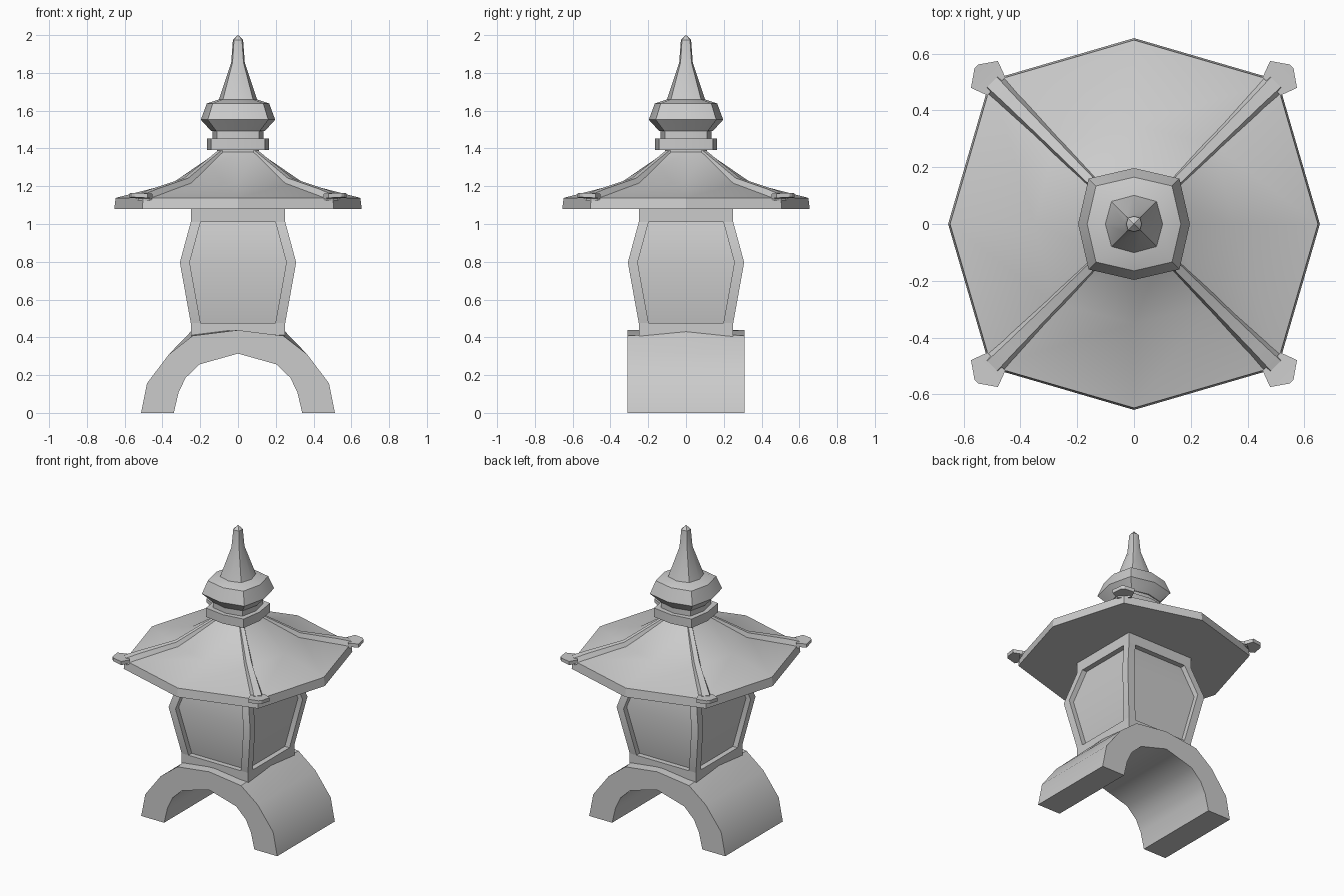
import bpy, bmesh
from math import radians, sqrt
from mathutils import Matrix

if "Cube" in bpy.data.objects:
    bpy.data.objects.remove(bpy.data.objects["Cube"])


def loft(name, rings, copies=1, angle=32):
    """Skin a list of equal-length point rings, capped, repeated by quarter turns."""
    bm = bmesh.new()
    for c in range(copies):
        turn = Matrix.Rotation(radians(90 * c), 3, 'Z')
        vs = [[bm.verts.new(turn @ bm.verts.new(p).co) for p in r] for r in rings]
        n = len(vs[0])
        for a, b in zip(vs, vs[1:]):
            for i in range(n):
                j = (i + 1) % n
                bm.faces.new((a[i], a[j], b[j], b[i]))
        bm.faces.new(vs[0])
        bm.faces.new(vs[-1])
    bmesh.ops.delete(bm, geom=[v for v in bm.verts if not v.link_faces], context='VERTS')
    bmesh.ops.recalc_face_normals(bm, faces=bm.faces)
    me = bpy.data.meshes.new(name)
    bm.to_mesh(me)
    bm.free()
    ob = bpy.data.objects.new(name, me)
    bpy.context.collection.objects.link(ob)
    bpy.ops.object.select_all(action='DESELECT')
    bpy.context.view_layer.objects.active = ob
    ob.select_set(True)
    bpy.ops.object.shade_smooth_by_angle(angle=radians(angle))
    return ob


def square(h, z):
    return [(-h, -h, z), (h, -h, z), (h, h, z), (-h, h, z)]


def octagon(m, c, z):
    """Eight-sided ring: m = reach along the axes, c = corner coordinate."""
    return [(m, 0, z), (c, c, z), (0, m, z), (-c, c, z),
            (-m, 0, z), (-c, -c, z), (0, -m, z), (c, -c, z)]


# Arched base: crowned slightly along its middle
inner = [(.34, 0), (.314, .11), (.277, .186), (.203, .257)]


def arch(y, shoulder):
    outer = [(.513, 0), (.482, .156), (.366, .31), shoulder]
    half = outer + [(0, .438)]
    pts = half + [(-x, z) for x, z in reversed(outer)]
    pts += [(-x, z) for x, z in inner] + [(0, .314)] + list(reversed(inner))
    return [(x, y, z) for x, z in pts]


loft("arched_base", [arch(-.31, (.24, .408)), arch(0, (.25, .43)), arch(.31, (.24, .408))])

# Lantern chamber: bulging walls with a recessed panel on each side
def chamber(h, z):
    w, d = h - .052, h - .035
    pts = []
    for c in range(4):
        turn = Matrix.Rotation(radians(90 * c), 3, 'Z')
        for p in [(-h, -h), (-w, -h), (-w, -d), (w, -d), (w, -h)]:
            pts.append(tuple(turn @ Matrix.Translation((p[0], p[1], z)).to_translation()))
    return pts


loft("lantern_chamber", [chamber(.25, .475), chamber(.308, .797), chamber(.25, 1.01)])
loft("chamber_sill", [square(.25, .40), square(.25, .475)])
loft("chamber_lintel", [square(.25, 1.01), square(.25, 1.085)])

# Concave roof with a thick rim
loft("roof", [octagon(.655, .507, 1.08), octagon(.648, .502, 1.138),
              octagon(.35, .28, 1.215), octagon(.11, .10, 1.38)])

# Hip ridges along the four diagonals: (diagonal position, base z, top z, half width)
def ridge_ring(t, z0, z1, w, top):
    k = 1 / sqrt(2)
    return [(t + s * k, t - s * k, z)
            for s, z in [(-w, z0), (-w * top, z1), (w * top, z1), (w, z0)]]


path = [(.09, 1.35, 1.395, .022), (.275, 1.195, 1.243, .03),
        (.44, 1.145, 1.187, .039), (.50, 1.125, 1.163, .045)]
loft("roof_ridges", [ridge_ring(*p, .55) for p in path], copies=4)

# Flared blocks finishing each ridge
ends = [(.485, 1.135, 1.16, .045), (.527, 1.138, 1.162, .067), (.555, 1.142, 1.165, .01)]
loft("ridge_ends", [ridge_ring(*p, 1) for p in ends], copies=4)

# Finial: collar, bulb and spire
loft("finial_collar", [octagon(.11, .10, 1.36), octagon(.11, .10, 1.392),
                       octagon(.163, .142, 1.392), octagon(.163, .142, 1.453),
                       octagon(.135, .112, 1.453), octagon(.135, .112, 1.5)])
loft("finial_bulb", [octagon(.142, .115, 1.492), octagon(.197, .16, 1.552),
                     octagon(.165, .134, 1.638), octagon(.098, .08, 1.66)], angle=42)
loft("finial_spire", [octagon(.104, .082, 1.65), octagon(.036, .029, 1.855),
                      octagon(.027, .021, 1.975), octagon(.002, .0015, 2.0)])
